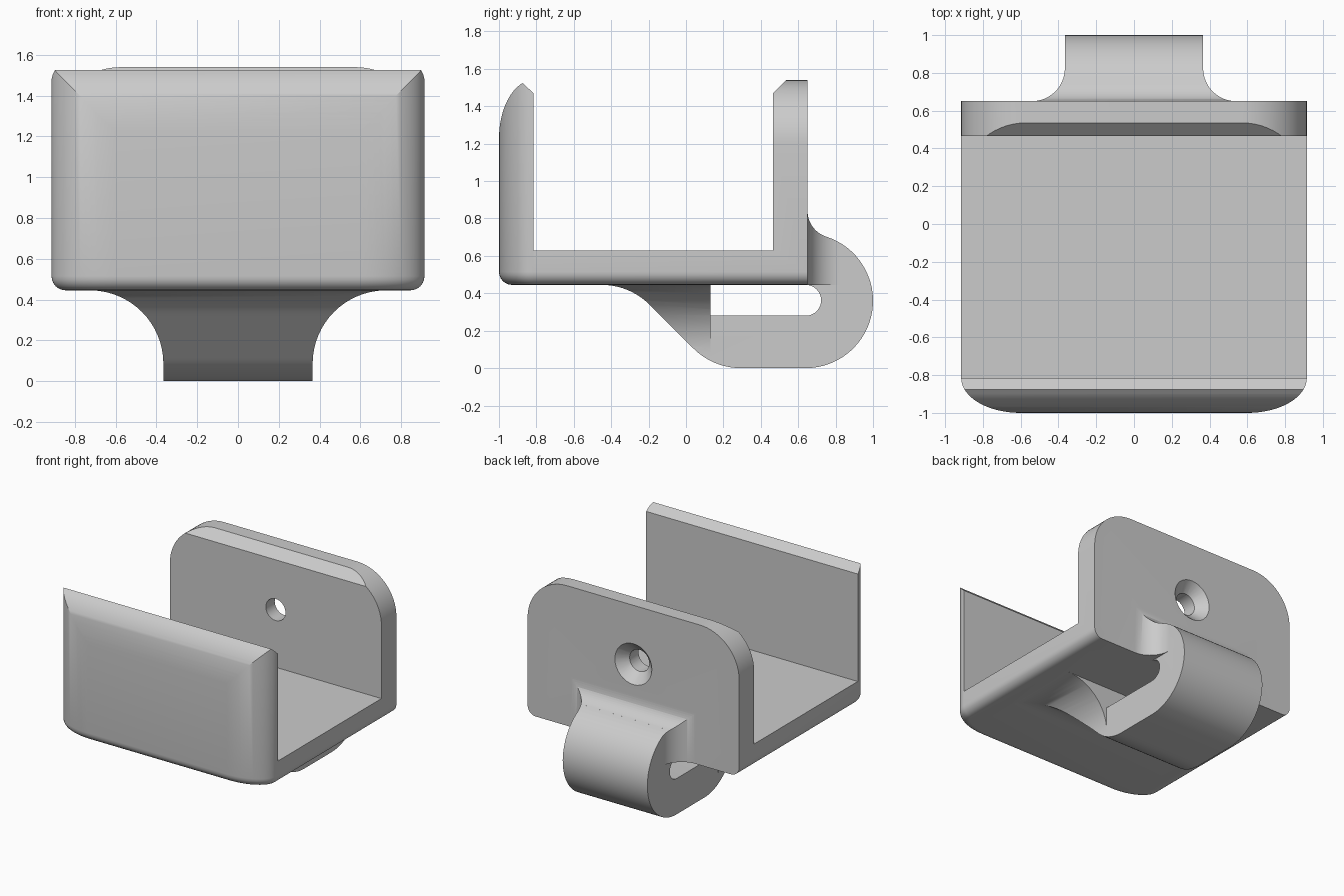
import bpy, bmesh
from math import sin, cos, radians
from mathutils import Vector

cube = bpy.data.objects.get("Cube")
if cube:
    bpy.data.objects.remove(cube, do_unlink=True)

grey = bpy.data.materials.new("plain grey")
grey.use_nodes = True
COLOUR = (0.6, 0.6, 0.6, 1)
grey.diffuse_color = COLOUR
grey.node_tree.nodes["Principled BSDF"].inputs["Base Color"].default_value = COLOUR


def arc(cx, cy, rx, ry, start, end, steps=16):
    """Points along part of an ellipse, angles in degrees."""
    angles = [radians(start + (end - start) * i / steps) for i in range(steps + 1)]
    return [(cx + rx * cos(a), cy + ry * sin(a)) for a in angles]


def mirrored(points):
    """Close a right-hand half outline with its mirror image."""
    return points + [(-u, v) for u, v in reversed(points)]


def prism(name, points, axis, low, high):
    """Extrude an outline (its two remaining axes in x, y, z order) along an axis."""
    def place(u, v, w):
        co = [u, v]
        co.insert("xyz".index(axis), w)
        return co
    bm = bmesh.new()
    face = bm.faces.new([bm.verts.new(place(u, v, low)) for u, v in points])
    new = bmesh.ops.extrude_face_region(bm, geom=[face])["geom"]
    shift = Vector(place(0, 0, high - low))
    bmesh.ops.translate(bm, vec=shift, verts=[g for g in new if isinstance(g, bmesh.types.BMVert)])
    bmesh.ops.recalc_face_normals(bm, faces=bm.faces)
    mesh = bpy.data.meshes.new(name)
    bm.to_mesh(mesh)
    bm.free()
    mesh.materials.append(grey)
    obj = bpy.data.objects.new(name, mesh)
    bpy.context.collection.objects.link(obj)
    return obj


def combine(target, other, operation):
    """Apply a boolean and remove the helper object."""
    mod = target.modifiers.new("cut", "BOOLEAN")
    mod.operation, mod.object, mod.solver = operation, other, "EXACT"
    graph = bpy.context.evaluated_depsgraph_get()
    mesh = bpy.data.meshes.new_from_object(target.evaluated_get(graph))
    target.modifiers.clear()
    target.data = mesh
    bpy.data.objects.remove(other, do_unlink=True)


HALF, BASE, TOP, BACK = 0.915, 0.445, 1.54, 0.65

# Tray block: plan with swept front corners, rounded along the bottom except at the back
plan = mirrored([(HALF, BACK)] + arc(0.6, -0.815, 0.315, 0.185, 0, -90))
body = prism("bracket", plan, "z", BASE, 1.8)
bm = bmesh.new()
bm.from_mesh(body.data)
rim = [e for e in bm.edges if all(v.co.z < BASE + 0.01 for v in e.verts)
       and not all(v.co.y > BACK - 0.01 for v in e.verts)]
bmesh.ops.bevel(bm, geom=rim, offset=0.07, segments=6, profile=0.5, affect="EDGES")
bm.to_mesh(body.data)
bm.free()

# U-shaped channel with curved front lip and chamfered wall tops
lip = [p for p in arc(-0.815, TOP - 0.315, 0.185, 0.315, 180, 90, 20) if p[0] < -0.88]
channel = [(-1.1, 0.3), (-1.1, TOP - 0.315)] + lip + [
    (-0.875, 1.525), (-0.815, 1.47), (-0.815, 0.63), (0.465, 0.63),
    (0.465, 1.47), (0.535, TOP), (0.8, TOP), (0.8, 0.3)]
combine(body, prism("channel", channel, "x", -1.2, 1.2), "INTERSECT")

# Rounded top corners of the back wall
R = 0.34
corner = arc(HALF - R, TOP - R, R, R, 0, 90) + [(HALF - R, 1.9), (1.1, 1.9), (1.1, TOP - R)]
for side in (1, -1):
    outline = [(side * u, v) for u, v in corner]
    combine(body, prism("corner", outline, "y", 0.3, 0.9), "DIFFERENCE")

# Hook envelope: narrow core, flaring under the tray and against the back wall
W, F, B = 0.366, 0.36, 0.175
hook = prism("hook", mirrored([(W, -0.1), (W, 0.95)]), "y", -0.6, 1.1)
under = mirrored(arc(W + F, BASE - F, F, F, 180, 90) + [(W + F, 0.5)])
combine(hook, prism("under_flare", under, "y", -0.55, 0.13), "UNION")
behind = mirrored([(W + B, 0.6)] + arc(W + B, BACK + B, B, B, 270, 180))
combine(hook, prism("back_flare", behind, "z", BASE, 0.9), "UNION")

# Hook side outline: sloped front, round back, fillet up the wall
side = ([(-0.45, 0.5)] + arc(-0.45, BASE - F, F, F, 90, 45, 10)
        + arc(0.294, F, F, F, 225, 270, 10) + arc(0.64, F, F, F, -90, 72.2, 32)
        + arc(0.794, 0.84, 0.144, 0.144, 252.2, 180, 12) + [(0.6, 0.84), (0.6, 0.5)])
combine(hook, prism("hook_side", side, "x", -0.9, 0.9), "INTERSECT")

# Strap slot beneath the tray
slot = [(0.13, 0.28)] + arc(0.64, 0.3625, 0.0825, 0.0825, -90, 90) + [(0.13, BASE)]
combine(hook, prism("slot", slot, "x", -0.45, 0.45), "DIFFERENCE")
combine(body, hook, "UNION")

# Countersunk screw hole in the back wall
HOLE_Z, SMALL, LARGE = 1.08, 0.085, 0.16
hole = prism("hole", arc(0, HOLE_Z, SMALL, SMALL, 0, 348.75, 31), "y", 0.4, 0.8)
combine(body, hole, "DIFFERENCE")
sink = prism("countersink", arc(0, HOLE_Z, LARGE, LARGE, 0, 348.75, 31), "y", 0.575, BACK)
for v in sink.data.vertices:
    if v.co.y < 0.6:
        v.co.x *= SMALL / LARGE
        v.co.z = HOLE_Z + (v.co.z - HOLE_Z) * SMALL / LARGE
combine(body, sink, "DIFFERENCE")

# Smooth curves, keep creases sharp
bpy.ops.object.select_all(action="DESELECT")
body.select_set(True)
bpy.context.view_layer.objects.active = body
bpy.ops.object.shade_smooth_by_angle(angle=radians(30))
